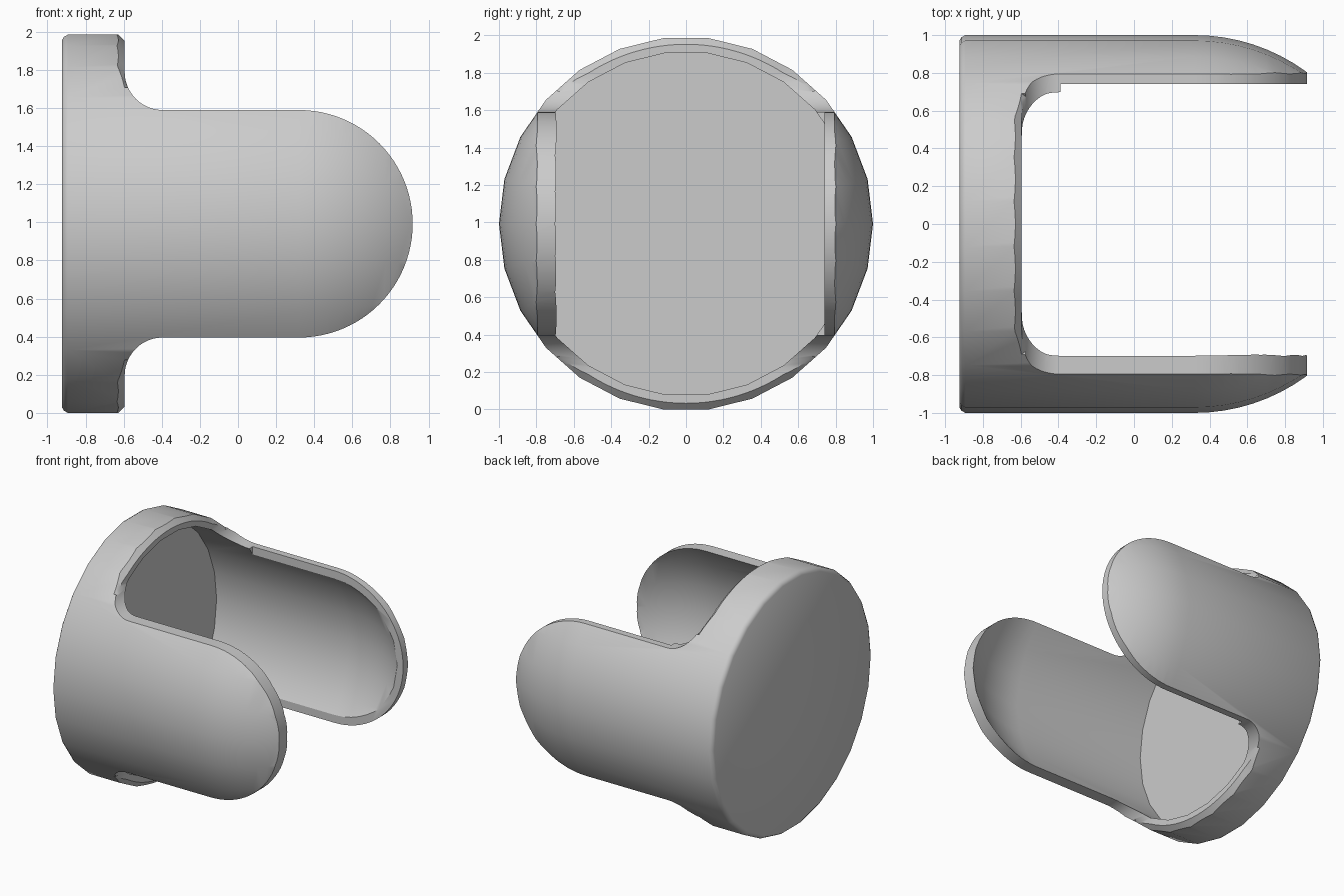
import bpy, bmesh
from math import sin, cos, pi, radians
from mathutils import Matrix, Vector

cube = bpy.data.objects.get("Cube")
if cube:
    bpy.data.objects.remove(cube, do_unlink=True)

SIDES = 26                   # facets around the cup
FLAT = cos(pi / SIDES)       # distance from axis to a facet
MID = FLAT                   # height of the cup axis
DOME_X = 0.32                # centre of the rounded end
TAB = 0.597                  # half width of each tab
SLOT_X = -0.595              # bottom of the slots
FILLET = 0.2
INNER = 0.92                 # inside radius


def finish(name, bm):
    bmesh.ops.remove_doubles(bm, verts=bm.verts, dist=1e-5)
    bmesh.ops.recalc_face_normals(bm, faces=bm.faces)
    mesh = bpy.data.meshes.new(name)
    bm.to_mesh(mesh)
    bm.free()
    ob = bpy.data.objects.new(name, mesh)
    bpy.context.collection.objects.link(ob)
    return ob


def revolve(name, profile):
    """Spin (x, radius) points about the cup axis."""
    bm = bmesh.new()
    verts = [bm.verts.new((x, r, MID)) for x, r in profile]
    edges = [bm.edges.new(pair) for pair in zip(verts, verts[1:])]
    bmesh.ops.spin(bm, geom=verts + edges, cent=(0, 0, MID), axis=(1, 0, 0),
                   angle=2 * pi, steps=SIDES)
    return finish(name, bm)


def prism(name, outline, depth=1.5):
    """Extrude an (x, z) outline along y."""
    bm = bmesh.new()
    face = bm.faces.new([bm.verts.new((x, -depth, MID + z)) for x, z in outline])
    out = bmesh.ops.extrude_face_region(bm, geom=[face])["geom"]
    bmesh.ops.translate(bm, vec=(0, 2 * depth, 0),
                        verts=[v for v in out if isinstance(v, bmesh.types.BMVert)])
    return finish(name, bm)


def box(name, low, high):
    bm = bmesh.new()
    low, high = Vector(low), Vector(high)
    size = Matrix.Diagonal((*(high - low), 1))
    bmesh.ops.create_cube(bm, size=1, matrix=Matrix.Translation((low + high) / 2) @ size)
    return finish(name, bm)


def rim_cutter(name, side, steps=32):
    """Tapering wedge that chamfers the outer lip of one slot."""
    bm = bmesh.new()
    rings = []
    for i in range(steps + 1):
        t = 2 * i / steps - 1
        a = t * radians(44)
        d = 0.033 * min(1, 4 * (1 - abs(t)))
        section = [(SLOT_X - d - 0.02, FLAT + 0.02), (SLOT_X + 0.02, FLAT - d - 0.02),
                   (SLOT_X + 0.02, FLAT + 0.05)]
        rings.append([bm.verts.new((x, r * sin(a), MID + side * r * cos(a)))
                      for x, r in section])
    for p, q in zip(rings, rings[1:]):
        for k in range(3):
            n = (k + 1) % 3
            bm.faces.new((p[k], p[n], q[n], q[k]))
    bm.faces.new(rings[0])
    bm.faces.new(rings[-1])
    return finish(name, bm)


def combine(ob, cutter, operation):
    cutter.hide_render = True
    mod = ob.modifiers.new(operation.title(), "BOOLEAN")
    mod.operation, mod.solver, mod.object = operation, "EXACT", cutter
    bpy.context.view_layer.objects.active = ob
    bpy.ops.object.modifier_apply(modifier=mod.name)
    bpy.data.objects.remove(cutter, do_unlink=True)


def dome(r, n=20):
    pts = [(DOME_X + r * sin(pi / 2 * i / n), r * cos(pi / 2 * i / n)) for i in range(n)]
    return pts + [(DOME_X + r, 0)]


# Solid body: rounded base edge, cylinder wall, spherical end
base = [(-0.925, 0), (-0.925, 0.97), (-0.913, 0.989), (-0.893, 1)]
cup = revolve("slotted_cup", base + dome(1.0))

# Side outline: full disc at the base, filleted into two round-ended tabs
half = [(-1.2, 1.2), (SLOT_X, 1.2)]
for i in range(13):
    a = pi / 2 * i / 12
    half.append((SLOT_X + FILLET * (1 - cos(a)), TAB + FILLET * (1 - sin(a))))
half += [(DOME_X + TAB * sin(pi * i / 48), TAB * cos(pi * i / 48)) for i in range(24)]
outline = half + [(DOME_X + TAB, 0)] + [(x, -z) for x, z in reversed(half)]
combine(cup, prism("tab_outline", outline), "INTERSECT")

# Hollow inside
combine(cup, revolve("hollow", [(-0.83, 0), (-0.83, INNER)] + dome(INNER)), "DIFFERENCE")

# Flattened inner lip along the back tab
combine(cup, box("lip_cutter", (-0.39, 0, 0.3), (1.2, 0.74, 1.7)), "DIFFERENCE")

# Chamfered slot edges, top and bottom
for side in (1, -1):
    combine(cup, rim_cutter("rim_cutter", side), "DIFFERENCE")

# Single grey material
grey = bpy.data.materials.new("plain_grey")
grey.use_nodes = True
colour = (0.6, 0.6, 0.6, 1)
grey.diffuse_color = colour
grey.node_tree.nodes["Principled BSDF"].inputs["Base Color"].default_value = colour
cup.data.materials.clear()
cup.data.materials.append(grey)
for poly in cup.data.polygons:
    poly.material_index = 0

# Smooth walls with crisp edges
bpy.ops.object.select_all(action="DESELECT")
cup.select_set(True)
bpy.context.view_layer.objects.active = cup
bpy.ops.object.shade_smooth_by_angle(angle=radians(33))
